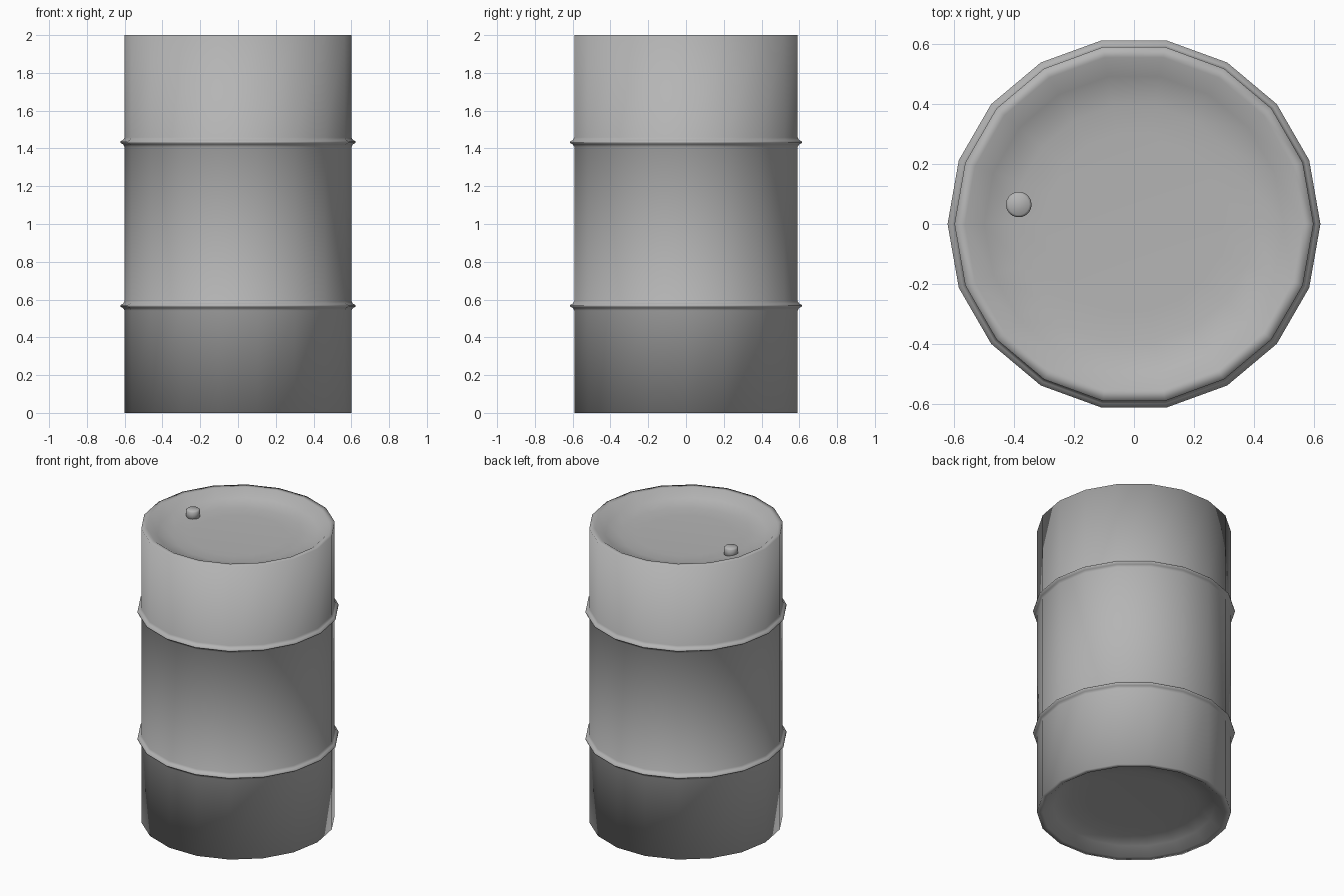
import bpy, bmesh
from math import cos, sin, pi, radians

if "Cube" in bpy.data.objects:
    bpy.data.objects.remove(bpy.data.objects["Cube"])

grey = bpy.data.materials.new("drum_grey")
grey.diffuse_color = (0.46, 0.46, 0.46, 1)
grey.use_nodes = True
grey.node_tree.nodes["Principled BSDF"].inputs["Base Color"].default_value = grey.diffuse_color


def lathe(name, profile, sides, loc=(0, 0, 0), angle=180):
    """Revolve an (r, z) profile around z and cap both ends."""
    bm = bmesh.new()
    rings = [[bm.verts.new((r * cos(2 * pi * i / sides), r * sin(2 * pi * i / sides), z))
              for i in range(sides)] for r, z in profile]
    for a, b in zip(rings, rings[1:]):
        for i in range(sides):
            j = (i + 1) % sides
            bm.faces.new((a[i], a[j], b[j], b[i]))
    bm.faces.new(rings[0][::-1])
    bm.faces.new(rings[-1])
    bmesh.ops.recalc_face_normals(bm, faces=bm.faces)
    mesh = bpy.data.meshes.new(name)
    bm.to_mesh(mesh)
    bm.free()
    mesh.materials.append(grey)
    ob = bpy.data.objects.new(name, mesh)
    bpy.context.collection.objects.link(ob)
    ob.location = loc
    bpy.ops.object.select_all(action='DESELECT')
    ob.select_set(True)
    bpy.context.view_layer.objects.active = ob
    bpy.ops.object.shade_smooth_by_angle(angle=radians(angle))
    return ob


# Drum shell: dished lid, flat rim, wall with two hoops, mirrored about z = 1
lower = [(0.3, 0.07), (0.4, 0.065), (0.5, 0.045), (0.565, 0.0), (0.6, 0.0),
         (0.6, 0.542), (0.609, 0.556), (0.623, 0.563), (0.623, 0.571),
         (0.609, 0.578), (0.6, 0.592)]
upper = [(r, 2 - z) for r, z in reversed(lower)]
lathe("drum_body", lower + upper, 18)

# Filler cap standing on the dished lid
lathe("filler_cap", [(0.043, 0.0), (0.043, 0.062), (0.035, 0.07)], 18,
      loc=(-0.385, 0.065, 1.915))
